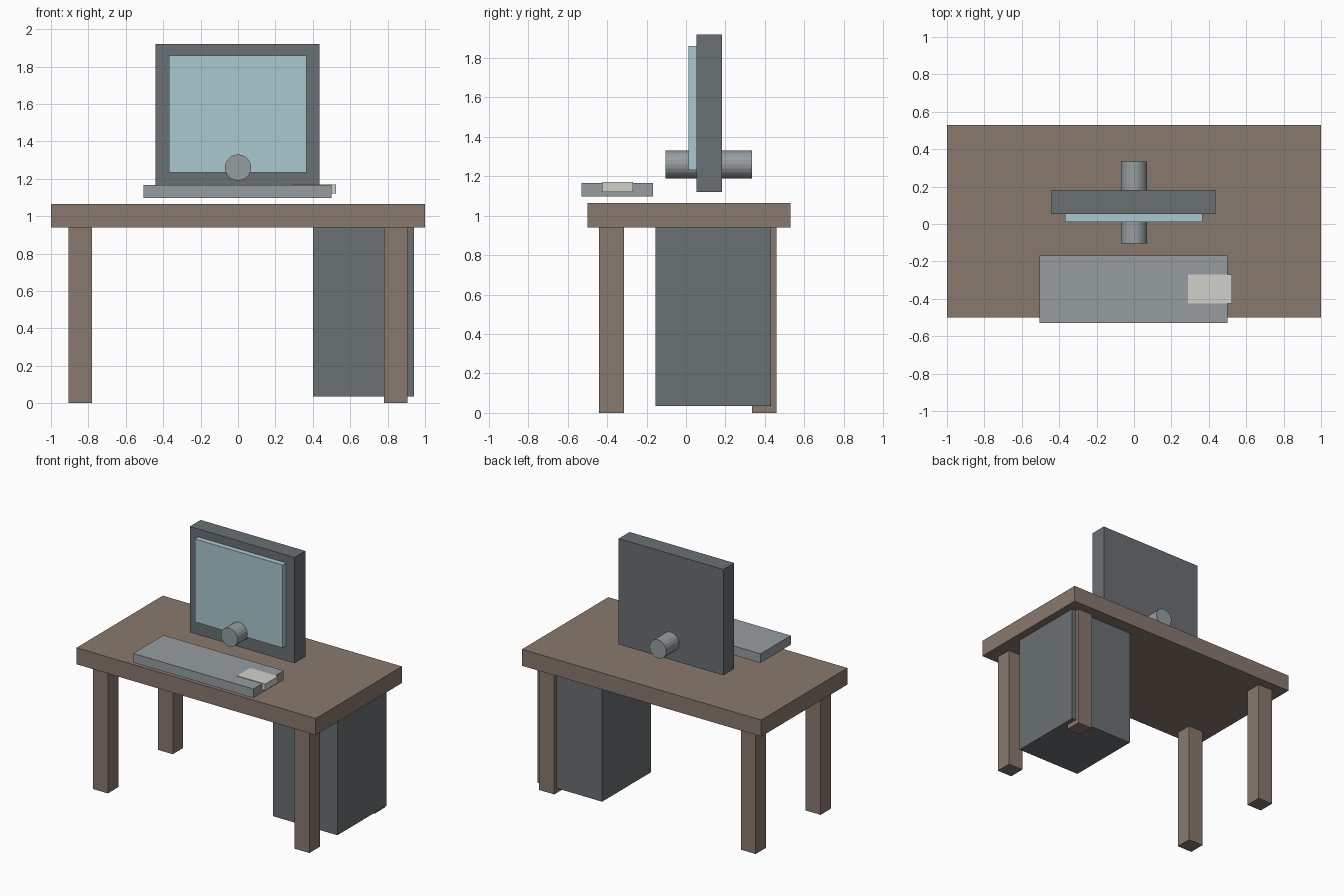
import bpy
import math

cube = bpy.data.objects.get("Cube")
if cube:
    bpy.data.objects.remove(cube, do_unlink=True)


def material(name, r, g, b):
    mat = bpy.data.materials.new(name)
    mat.use_nodes = True
    mat.diffuse_color = (r, g, b, 1)
    bsdf = next(n for n in mat.node_tree.nodes if n.type == "BSDF_PRINCIPLED")
    bsdf.inputs["Base Color"].default_value = (r, g, b, 1)
    return mat


wood = material("brown wood", 0.25, 0.19, 0.155)
dark = material("dark grey", 0.144, 0.162, 0.171)
grey = material("mid grey", 0.305, 0.337, 0.352)
glass = material("pale blue", 0.402, 0.584, 0.631)
cream = material("off white", 0.645, 0.645, 0.597)


def box(name, mat, x, y, z):
    """Box spanning the given (low, high) range on each axis."""
    spans = (x, y, z)
    bpy.ops.mesh.primitive_cube_add(size=1, location=[(a + b) / 2 for a, b in spans])
    obj = bpy.context.object
    obj.name = name
    obj.scale = [b - a for a, b in spans]
    bpy.ops.object.transform_apply(location=False, rotation=False, scale=True)
    obj.data.materials.append(mat)
    return obj


# Desk: top and four legs
box("desk_top", wood, (-1, 1), (-0.5, 0.53), (0.94, 1.065))
for side, x in (("right", (-0.905, -0.78)), ("left", (0.78, 0.905))):
    for end, y in (("front", (-0.44, -0.315)), ("back", (0.335, 0.46))):
        box(f"{end}_{side}_leg", wood, x, y, (0, 0.94))

# Computer case under the desk
box("computer_case", dark, (0.4, 0.94), (-0.155, 0.43), (0.035, 0.945))

# Monitor with raised screen
box("monitor", dark, (-0.44, 0.435), (0.053, 0.182), (1.12, 1.92))
box("screen", glass, (-0.37, 0.365), (0.012, 0.055), (1.233, 1.86))

# Round bar running through the monitor
bpy.ops.mesh.primitive_cylinder_add(vertices=20, radius=0.07, depth=0.44,
                                    location=(0, 0.115, 1.26),
                                    rotation=(math.pi / 2, 0, 0))
bar = bpy.context.object
bar.name = "monitor_bar"
bar.data.materials.append(grey)

# Keyboard and mouse
box("keyboard", grey, (-0.505, 0.5), (-0.53, -0.168), (1.097, 1.166))
box("mouse", cream, (0.29, 0.525), (-0.425, -0.27), (1.12, 1.17))
